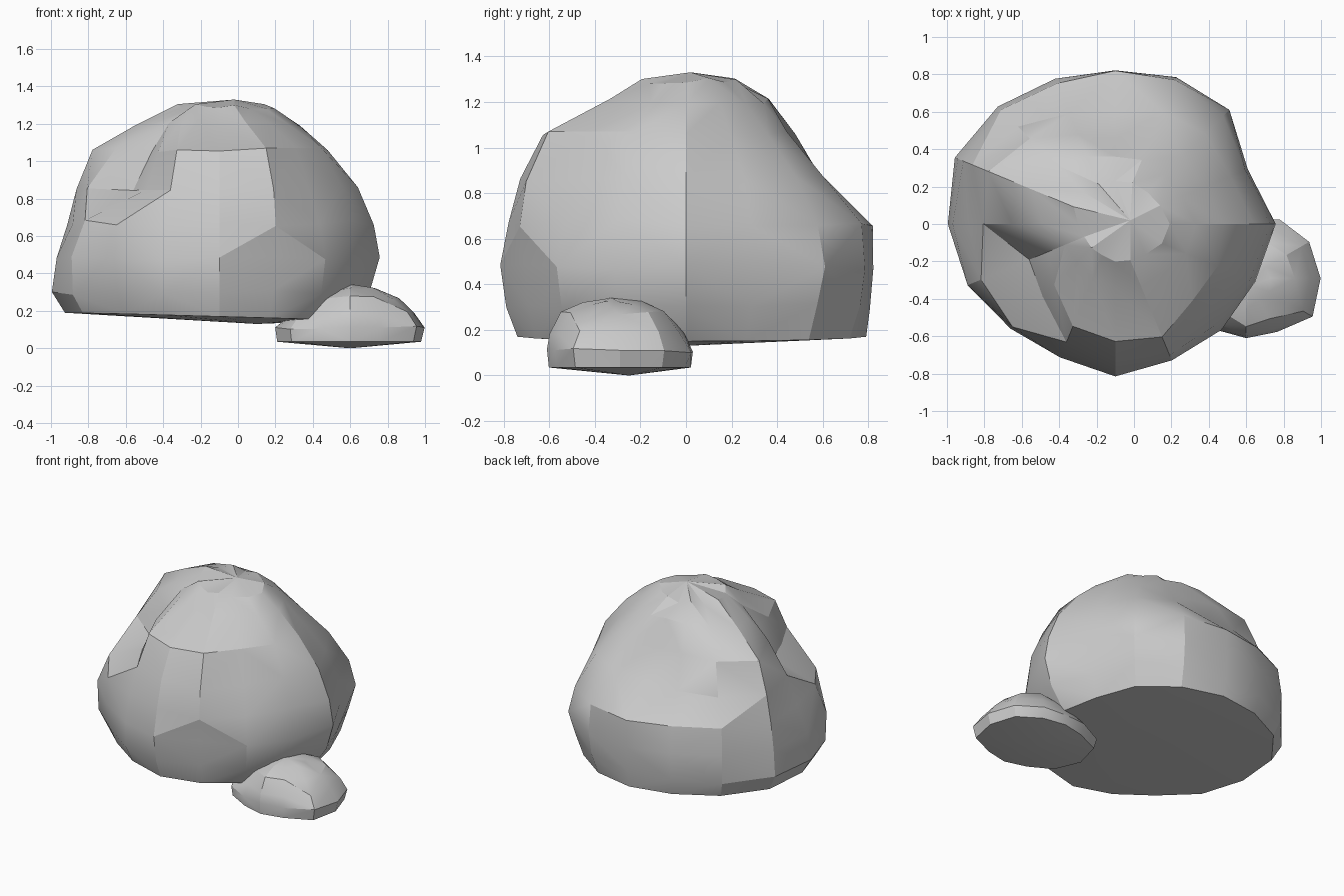
import bpy, bmesh, math, random

if "Cube" in bpy.data.objects:
    bpy.data.objects.remove(bpy.data.objects["Cube"])

random.seed(7)

stone = bpy.data.materials.new("stone grey")
stone.diffuse_color = (0.6, 0.6, 0.6, 1)
stone.use_nodes = True
stone.node_tree.nodes["Principled BSDF"].inputs["Base Color"].default_value = stone.diffuse_color


def make_rock(name, centre, sections, bottom, top, rough, tilt, sharp):
    """Loft slightly irregular rings of radii into a faceted stone."""
    cx, cy = centre
    sides = len(sections[0][1])
    bm = bmesh.new()
    rings = []
    for n, (z, radii) in enumerate(sections):
        ring = []
        for k, r in enumerate(radii):
            a = math.tau * k / sides
            # the lowest ring leans, the others wobble
            dz = random.uniform(-rough, rough) if n else -tilt * math.cos(a)
            r *= 1 + random.uniform(-0.006, 0.006)
            ring.append(bm.verts.new((cx + r * math.cos(a), cy + r * math.sin(a), z + dz)))
        rings.append(ring)

    # bands between the rings, split along whichever diagonal bulges outwards
    def reach(p, q):
        m = (p.co + q.co) / 2
        return math.hypot(m.x - cx, m.y - cy)

    for lo, hi in zip(rings, rings[1:]):
        for k in range(sides):
            j = (k + 1) % sides
            if reach(lo[k], hi[j]) > reach(lo[j], hi[k]):
                bm.faces.new((lo[k], lo[j], hi[j]))
                bm.faces.new((lo[k], hi[j], hi[k]))
            else:
                bm.faces.new((lo[k], lo[j], hi[k]))
                bm.faces.new((lo[j], hi[j], hi[k]))

    # gently bulging underside and crown
    under, crown = bm.verts.new(bottom), bm.verts.new(top)
    for k in range(sides):
        j = (k + 1) % sides
        bm.faces.new((rings[0][j], rings[0][k], under))
        bm.faces.new((rings[-1][k], rings[-1][j], crown))

    bmesh.ops.recalc_face_normals(bm, faces=bm.faces)
    mesh = bpy.data.meshes.new(name)
    bm.to_mesh(mesh)
    bm.free()
    mesh.materials.append(stone)
    obj = bpy.data.objects.new(name, mesh)
    bpy.context.collection.objects.link(obj)
    bpy.ops.object.select_all(action='DESELECT')
    obj.select_set(True)
    bpy.context.view_layer.objects.active = obj
    bpy.ops.object.shade_smooth_by_angle(angle=math.radians(sharp))
    return obj


# Large boulder: height and radii around it, anticlockwise from +x
boulder_sections = [
    (0.17, (.70, .70, .76, .78, .79, .80, .84, .86, .83, .79, .72, .72, .74, .71, .69, .69)),
    (0.30, (.80, .75, .82, .83, .81, .83, .88, .93, .90, .85, .77, .77, .79, .75, .77, .77)),
    (0.48, (.86, .77, .86, .85, .82, .84, .89, .91, .87, .85, .79, .77, .81, .77, .80, .81)),
    (0.67, (.83, .75, .82, .83, .82, .81, .86, .88, .78, .78, .78, .74, .78, .79, .76, .78)),
    (0.86, (.74, .67, .68, .65, .60, .64, .74, .83, .71, .50, .55, .68, .73, .76, .68, .70)),
    (1.06, (.58, .52, .51, .48, .45, .52, .65, .73, .55, .39, .46, .59, .63, .65, .58, .59)),
    (1.20, (.43, .39, .38, .37, .36, .39, .45, .49, .39, .29, .29, .31, .34, .36, .37, .41)),
    (1.29, (.29, .26, .24, .24, .23, .23, .24, .24, .20, .18, .18, .18, .20, .21, .23, .27)),
]
make_rock("large_boulder", (-0.1, 0), boulder_sections,
          (0.1, 0, 0.13), (-0.02, 0.02, 1.33), 0.016, 0.02, 20)

# Small stone resting against the front right of the boulder
stone_sections = [
    (0.035, (.38, .37, .33, .31, .32, .39, .39, .36, .31, .31, .32, .39)),
    (0.11, (.40, .39, .36, .32, .34, .41, .40, .37, .32, .32, .33, .41)),
    (0.19, (.34, .34, .30, .28, .27, .30, .30, .30, .28, .31, .31, .35)),
    (0.275, (.26, .25, .22, .19, .16, .13, .13, .18, .22, .26, .25, .26)),
    (0.32, (.13, .12, .11, .12, .08, .06, .06, .08, .11, .16, .14, .14)),
]
make_rock("small_stone", (0.6, -0.29), stone_sections,
          (0.6, -0.25, 0.0), (0.62, -0.33, 0.34), 0.01, 0.0, 22)
